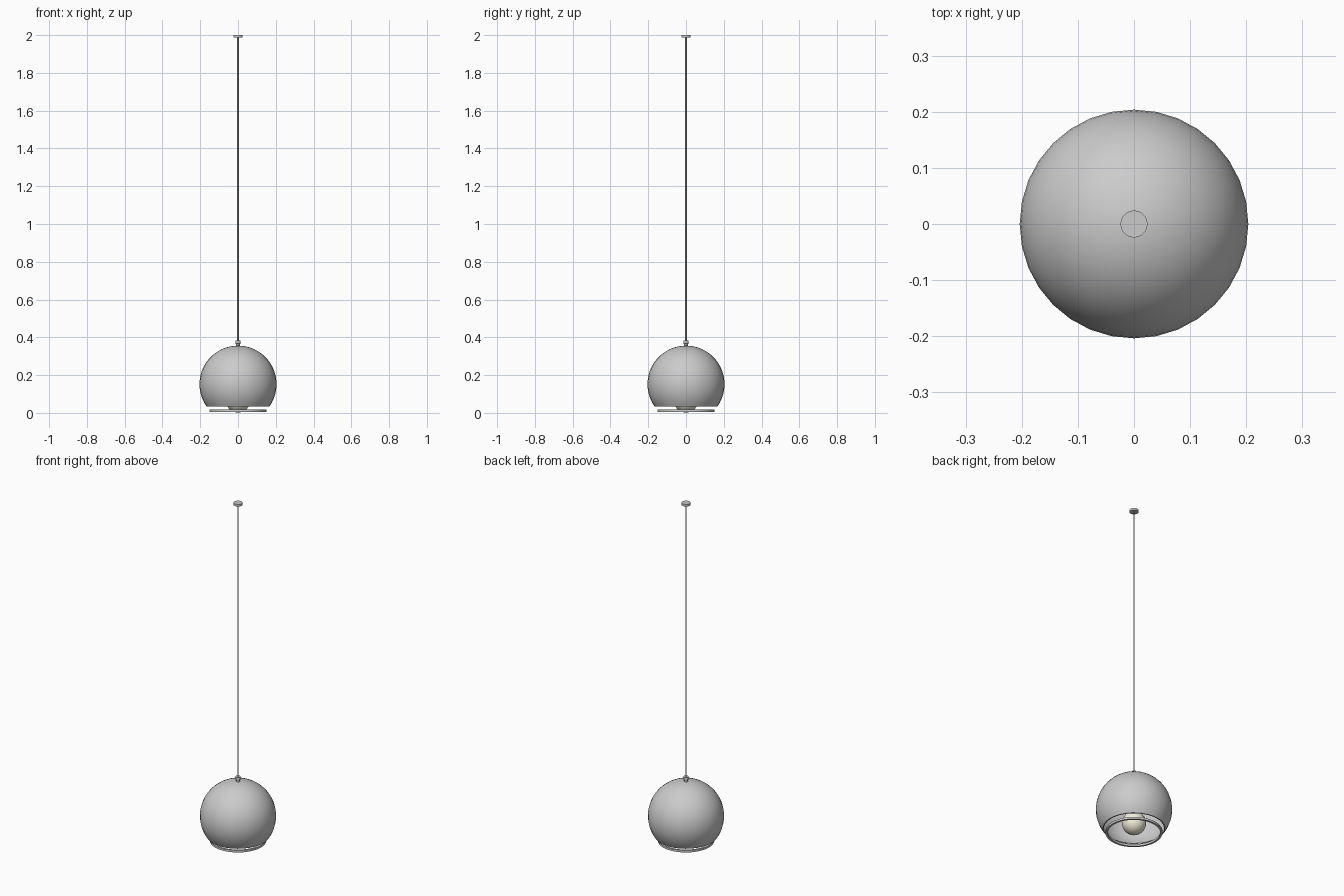
import bpy, math

if "Cube" in bpy.data.objects:
    bpy.data.objects.remove(bpy.data.objects["Cube"])


def lathe(name, profile, sides=32, closed=False, color=None):
    """Revolve (radius, z) points around z; zero-radius points become poles."""
    verts, rings, faces = [], [], []
    for r, z in profile:
        start = len(verts)
        if r < 1e-6:
            verts.append((0, 0, z))
            rings.append([start] * sides)
        else:
            for i in range(sides):
                a = 2 * math.pi * i / sides
                verts.append((r * math.cos(a), r * math.sin(a), z))
            rings.append(list(range(start, start + sides)))
    pairs = list(zip(rings, rings[1:]))
    if closed:
        pairs.append((rings[-1], rings[0]))
    for a, b in pairs:
        for i in range(sides):
            j = (i + 1) % sides
            faces.append(list(dict.fromkeys((a[i], a[j], b[j], b[i]))))
    mesh = bpy.data.meshes.new(name)
    mesh.from_pydata(verts, [], faces)
    obj = bpy.data.objects.new(name, mesh)
    bpy.context.collection.objects.link(obj)
    if color:
        mat = bpy.data.materials.new(name + "_color")
        mat.diffuse_color = color
        mat.use_nodes = True
        mat.node_tree.nodes["Principled BSDF"].inputs["Base Color"].default_value = mat.diffuse_color
        mesh.materials.append(mat)
    bpy.ops.object.select_all(action='DESELECT')
    obj.select_set(True)
    bpy.context.view_layer.objects.active = obj
    bpy.ops.object.mode_set(mode='EDIT')
    bpy.ops.mesh.select_all(action='SELECT')
    bpy.ops.mesh.normals_make_consistent(inside=False)
    bpy.ops.object.mode_set(mode='OBJECT')
    bpy.ops.object.shade_smooth_by_angle(angle=math.radians(35))
    return obj


def arc(radius, center, start, end, steps):
    """Sphere profile, angles in degrees measured from the lowest point."""
    pts = []
    for i in range(steps + 1):
        a = math.radians(start + (end - start) * i / steps)
        pts.append((radius * math.sin(a), center - radius * math.cos(a)))
    return pts


# Globe shade: thin double wall, open at the bottom
outer = arc(0.204, 0.152, 55, 180, 20)
inner = arc(0.199, 0.152, 180, 54, 20)
inner[-1] = (inner[-1][0], outer[0][1])
lathe("globe_shade", outer + inner[1:] + outer[:1])

# Trim ring just under the opening
lathe("trim_ring", [(0.152, 0.006), (0.152, 0.018), (0.141, 0.018), (0.141, 0.006)],
      closed=True)

# Bulb with a neck going up into the socket
lathe("bulb", arc(0.065, 0.067, 0, 140, 14) + [(0.03, 0.137), (0.025, 0.16), (0, 0.16)],
      color=(0.9, 0.86, 0.7, 1))
lathe("lamp_socket", [(0, 0.155), (0.027, 0.155), (0.027, 0.23), (0.012, 0.245),
                      (0.012, 0.352), (0, 0.352)])

# Cord grip on top of the shade
lathe("cord_grip", [(0, 0.352), (0.01, 0.352), (0.01, 0.364), (0.013, 0.367),
                    (0.013, 0.384), (0, 0.384)])

# Hanging cord and ceiling cap
lathe("cord", [(0, 0.38), (0.004, 0.38), (0.004, 1.99), (0, 1.99)], sides=12)
lathe("ceiling_cap", [(0, 1.987), (0.024, 1.987), (0.024, 2.0), (0, 2.0)])
